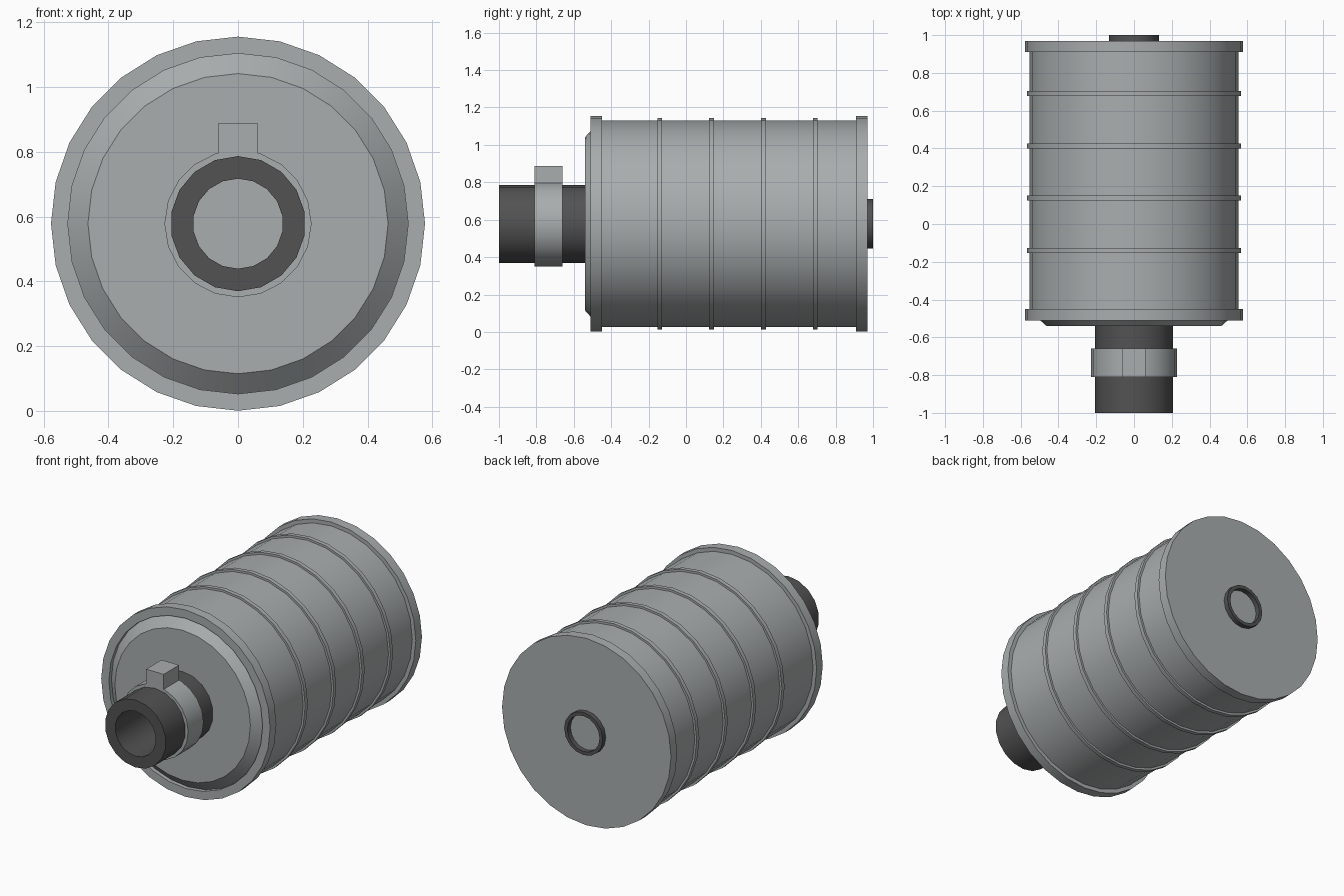
import bpy, bmesh, math

if "Cube" in bpy.data.objects:
    bpy.data.objects.remove(bpy.data.objects["Cube"])

AXIS_Z = 0.578  # height of the canister's axis


def material(name, rgb):
    m = bpy.data.materials.new(name)
    m.diffuse_color = (*rgb, 1)
    m.use_nodes = True
    m.node_tree.nodes["Principled BSDF"].inputs["Base Color"].default_value = m.diffuse_color
    return m


metal = material("light_grey_metal", (0.395, 0.42, 0.425))
rubber = material("dark_grey_rubber", (0.085, 0.085, 0.085))


def finish(name, bm, mat):
    bmesh.ops.recalc_face_normals(bm, faces=bm.faces[:])
    mesh = bpy.data.meshes.new(name)
    bm.to_mesh(mesh)
    bm.free()
    mesh.materials.append(mat)
    ob = bpy.data.objects.new(name, mesh)
    bpy.context.scene.collection.objects.link(ob)
    return ob


def lathe(name, profile, sides, mat, loop=False):
    """Revolve (radius, y) points about the y axis; loop makes a ring, else ends are capped."""
    bm = bmesh.new()
    rows = []
    for r, y in profile:
        rows.append([bm.verts.new((r * math.sin(2 * math.pi * i / sides), y,
                                   AXIS_Z + r * math.cos(2 * math.pi * i / sides)))
                     for i in range(sides)])
    pairs = list(zip(rows, rows[1:]))
    if loop:
        pairs.append((rows[-1], rows[0]))
    else:
        bm.faces.new(rows[0])
        bm.faces.new(rows[-1])
    for a, b in pairs:
        for i in range(sides):
            j = (i + 1) % sides
            bm.faces.new((a[i], a[j], b[j], b[i]))
    ob = finish(name, bm, mat)
    bpy.context.view_layer.objects.active = ob
    ob.select_set(True)
    bpy.ops.object.shade_smooth_by_angle(angle=math.radians(30))
    ob.select_set(False)
    return ob


def ring(name, r_in, r_out, y0, y1, sides, mat):
    return lathe(name, [(r_out, y0), (r_out, y1), (r_in, y1), (r_in, y0)], sides, mat, True)


# Main canister with bevelled front end
lathe("canister_body", [(0.463, -0.54), (0.553, -0.46), (0.553, 0.94)], 28, metal)

# End rims: open ring at the front, solid plate at the back
ring("front_rim", 0.525, 0.577, -0.51, -0.45, 28, metal)
lathe("back_plate", [(0.577, 0.91), (0.577, 0.97)], 28, metal)

# Raised ribs round the canister
for k in range(4):
    y = -0.14 + k * 0.277
    ring(f"rib_{k + 1}", 0.545, 0.566, y - 0.013, y + 0.013, 28, metal)

# Intake hose and rear outlet lip
ring("intake_hose", 0.139, 0.2085, -1.0, -0.535, 18, rubber)
ring("outlet_lip", 0.11, 0.132, 0.965, 1.0, 16, rubber)

# Hose clamp with its screw block
ring("hose_clamp", 0.2, 0.227, -0.81, -0.66, 20, metal)
bm = bmesh.new()
bmesh.ops.create_cube(bm, size=1)
bmesh.ops.scale(bm, vec=(0.12, 0.15, 0.098), verts=bm.verts)
bmesh.ops.translate(bm, vec=(0, -0.735, 0.839), verts=bm.verts)
finish("clamp_block", bm, metal)
